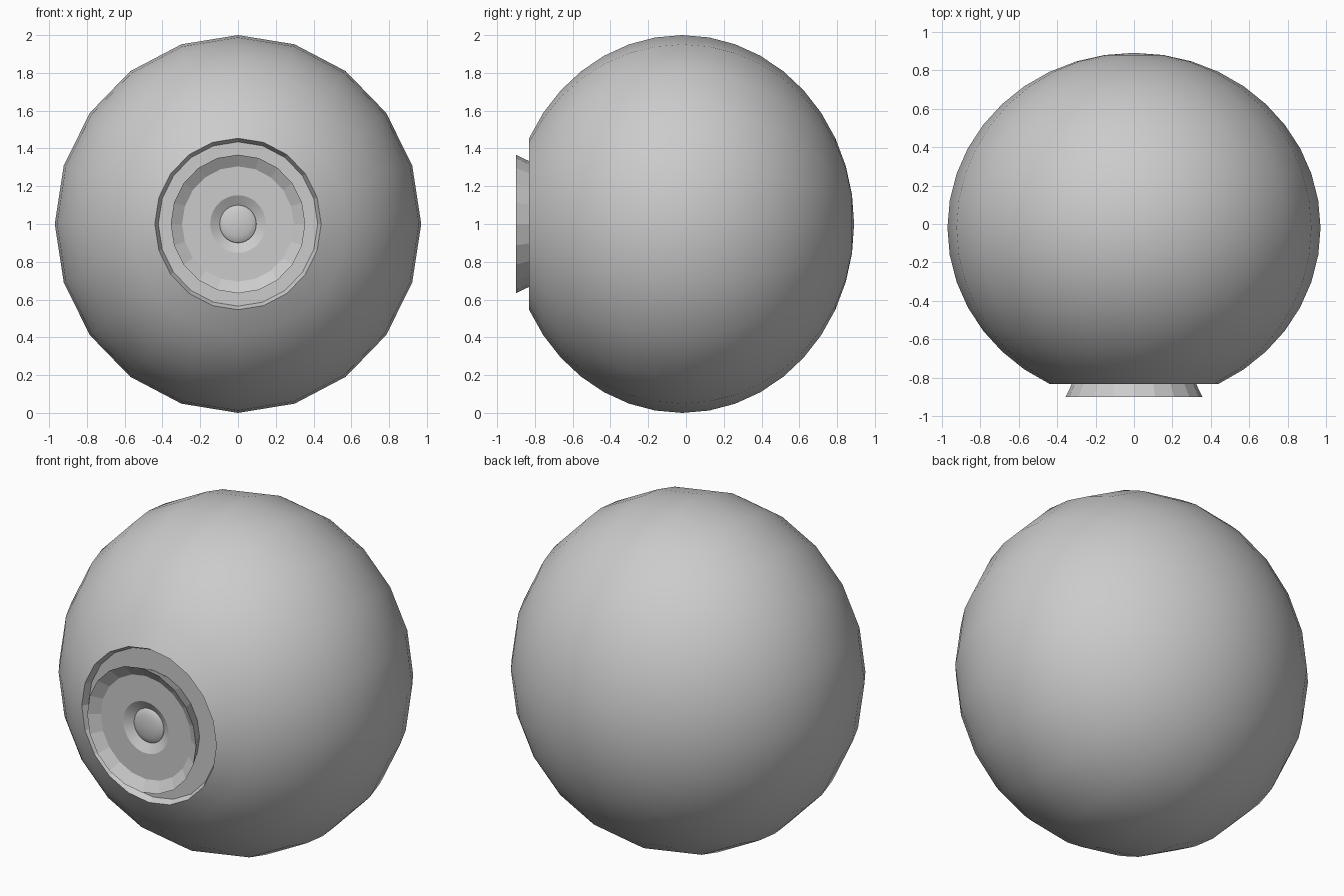
import bpy, bmesh
from math import sin, cos, pi, radians

if "Cube" in bpy.data.objects:
    bpy.data.objects.remove(bpy.data.objects["Cube"])

SX, SY, CY, CZ = 0.97, 0.91, -0.02, 1.0   # slightly squashed ball, centre offset


def revolve(name, profile, segs, smooth):
    """Spin (radius, y) points about the y axis; radius 0 makes a pole.
    A third value of 1 keeps that ring 20-sided even on a finer spin."""
    bm = bmesh.new()
    rings = []
    for p in profile:
        r, y = p[0], p[1]
        if r == 0:
            rings.append([bm.verts.new((0, y, CZ))])
            continue
        ring = []
        for i in range(segs):
            a = 2 * pi * i / segs
            rr = r * cos(pi / 20) if len(p) > 2 and i % 2 else r
            ring.append(bm.verts.new((SX * rr * sin(a), y, CZ + rr * cos(a))))
        rings.append(ring)
    for a, b in zip(rings, rings[1:]):
        for i in range(segs):
            j = (i + 1) % segs
            if len(a) == 1:
                bm.faces.new((a[0], b[j], b[i]))
            elif len(b) == 1:
                bm.faces.new((a[i], a[j], b[0]))
            else:
                bm.faces.new((a[i], a[j], b[j], b[i]))
    bmesh.ops.recalc_face_normals(bm, faces=bm.faces)
    # profiles run from back to front, so the front-most faces look to -y
    bm.faces.ensure_lookup_table()
    if sum(f.normal.y * f.calc_area() for f in bm.faces) > 0 and profile[0][0] > 0:
        bmesh.ops.reverse_faces(bm, faces=bm.faces)
    me = bpy.data.meshes.new(name)
    bm.to_mesh(me)
    bm.free()
    ob = bpy.data.objects.new(name, me)
    bpy.context.collection.objects.link(ob)
    if smooth:
        bpy.ops.object.select_all(action='DESELECT')
        ob.select_set(True)
        bpy.context.view_layer.objects.active = ob
        bpy.ops.object.shade_smooth_by_angle(angle=radians(30))
    return ob


# ball: 20 segments, 9 degree rings, open where the front is cut off
ball = [(0, CY + SY)]
ball += [(cos(radians(t)), CY + SY * sin(radians(t))) for t in range(81, -64, -9)]
rim = ball[-1]
revolve("ball_shell", ball, 20, True)

# faceted recess around the eyepiece, with its flared collar
revolve("front_recess", [rim, (0.435, -0.795), (0.31, -0.795)], 20, False)
revolve("flared_collar", [(0.315, -0.795), (0.367, -0.90), (0.305, -0.86)][::-1], 20, False)

# flat plate with a round conical hole, and a shallow lens in it
revolve("face_plate", [(0.305, -0.86, 1), (0.152, -0.86), (0.10, -0.83)], 40, True)
lens = [(0.10 * cos(radians(t)), -0.83 - 0.025 * sin(radians(t))) for t in range(0, 90, 15)]
revolve("lens", lens + [(0, -0.855)], 40, True)

# collar is an outward-facing ring: make sure its outer wall points outwards
me = bpy.data.objects["flared_collar"].data
outer = max(me.polygons, key=lambda p: abs(p.center.x) + abs(p.center.z - CZ))
walls = [p for p in me.polygons if p.center.y > -0.86]
w = walls[0]
if w.normal.x * w.center.x + w.normal.z * (w.center.z - CZ) < 0:
    me.flip_normals()
